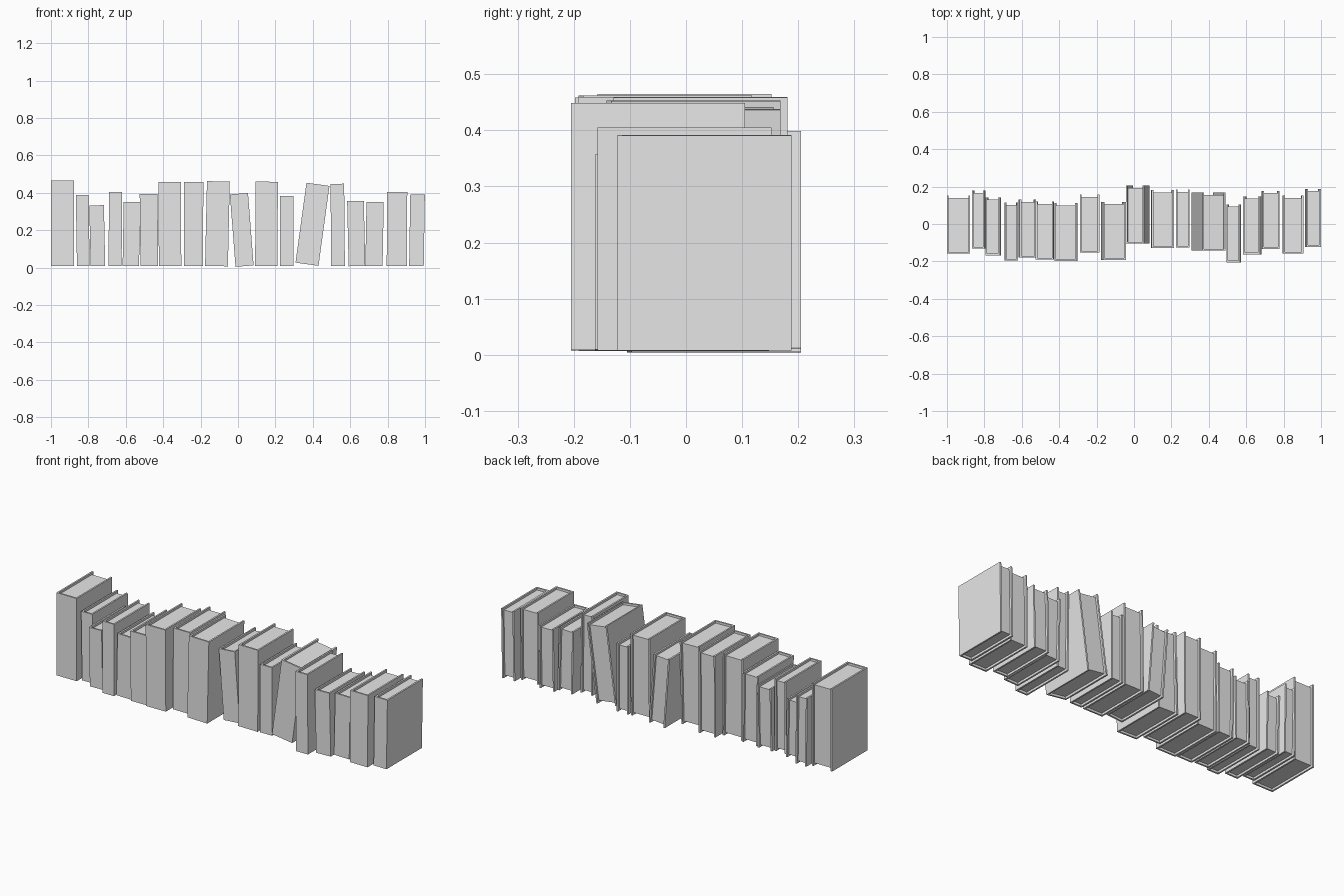
import bpy
import bmesh
from math import atan
from mathutils import Matrix

cube = bpy.data.objects.get("Cube")
if cube:
    bpy.data.objects.remove(cube, do_unlink=True)

GREY = (0.8, 0.8, 0.8, 1)
grey = bpy.data.materials.new("light grey")
grey.use_nodes = True
grey.diffuse_color = GREY
grey.node_tree.nodes["Principled BSDF"].inputs["Base Color"].default_value = GREY

DEPTH = 0.31      # spine to fore edge
BOARD = 0.009     # cover thickness
INSET = 0.012     # page block set back from the cover edges


def prism(name, outline, z0, z1, matrix):
    """Extrude a flat outline upwards into a solid object."""
    bm = bmesh.new()
    base = bm.faces.new([bm.verts.new((x, y, z0)) for x, y in outline])
    top = bmesh.ops.extrude_face_region(bm, geom=[base])["geom"]
    verts = [v for v in top if isinstance(v, bmesh.types.BMVert)]
    bmesh.ops.translate(bm, verts=verts, vec=(0, 0, z1 - z0))
    bmesh.ops.recalc_face_normals(bm, faces=bm.faces)
    mesh = bpy.data.meshes.new(name)
    bm.to_mesh(mesh)
    bm.free()
    mesh.materials.append(grey)
    obj = bpy.data.objects.new(name, mesh)
    obj.matrix_world = matrix
    bpy.context.collection.objects.link(obj)


def book(number, x, width, height, back, lean=0, z=0.008):
    """Upright book: folded cover open at the back, with pages inside."""
    matrix = Matrix.Translation((x, back - DEPTH, z)) @ Matrix.Rotation(atan(lean / height), 4, "Y")
    w = width / 2
    i = w - BOARD
    cover = [(-w, 0), (w, 0), (w, DEPTH), (i, DEPTH),
             (i, BOARD), (-i, BOARD), (-i, DEPTH), (-w, DEPTH)]
    end = DEPTH - INSET
    pages = [(-i, BOARD), (i, BOARD), (i, end), (-i, end)]
    prism(f"book_{number}_cover", cover, 0, height, matrix)
    prism(f"book_{number}_pages", pages, INSET, height - INSET, matrix)


# Base centre x, width, height, back edge y, sideways lean of the top
BOOKS = [
    (-0.938, 0.124, 0.457, 0.152),
    (-0.827, 0.068, 0.380, 0.178, -0.006),
    (-0.749, 0.078, 0.325, 0.142, -0.007),
    (-0.657, 0.070, 0.397, 0.114, 0.002),
    (-0.573, 0.088, 0.343, 0.130, 0.006),
    (-0.474, 0.095, 0.385, 0.119, -0.004),
    (-0.363, 0.120, 0.450, 0.112, -0.003),
    (-0.238, 0.103, 0.450, 0.157, 0.001),
    (-0.115, 0.122, 0.453, 0.118, 0.010),
    (0.035, 0.097, 0.388, 0.205, -0.030),
    (0.151, 0.119, 0.451, 0.181, 0.003),
    (0.260, 0.073, 0.376, 0.184),
    (0.369, 0.124, 0.431, 0.168, 0.059, 0.018),
    (0.535, 0.073, 0.440, 0.105, -0.004),
    (0.636, 0.089, 0.348, 0.148, -0.008),
    (0.727, 0.092, 0.343, 0.177, 0.006),
    (0.849, 0.108, 0.397, 0.152, 0.002),
    (0.954, 0.078, 0.383, 0.188, 0.006),
]
for n, row in enumerate(BOOKS, 1):
    book(n, *row)
